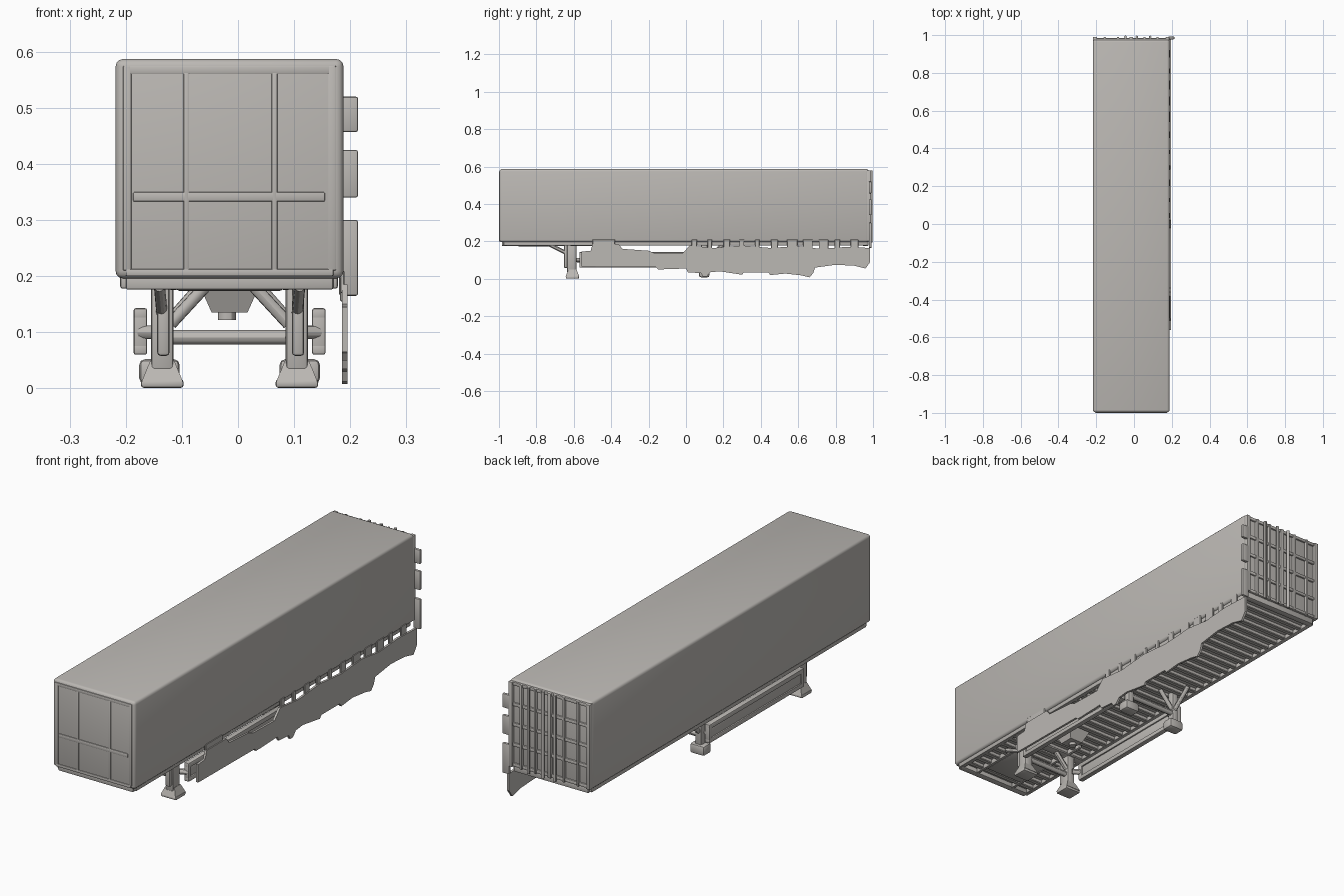
import bpy, bmesh, random
from mathutils import Vector, Matrix

cube = bpy.data.objects.get("Cube")
if cube:
    bpy.data.objects.remove(cube, do_unlink=True)

random.seed(4)
CX = -0.015                      # centre line of the trailer body
SIDES = (("right", -1), ("left", 1))

mat = bpy.data.materials.new("warm grey")
mat.use_nodes = True
grey = (0.50, 0.48, 0.455, 1)
mat.diffuse_color = grey
mat.node_tree.nodes["Principled BSDF"].inputs["Base Color"].default_value = grey


def finish(name, bm, bevel=0, segments=2):
    """Turn a bmesh into a shaded, optionally bevelled object."""
    if bevel:
        bmesh.ops.bevel(bm, geom=bm.edges[:], offset=bevel, segments=segments,
                        profile=0.5, affect='EDGES', clamp_overlap=True)
    bmesh.ops.recalc_face_normals(bm, faces=bm.faces[:])
    me = bpy.data.meshes.new(name)
    bm.to_mesh(me)
    bm.free()
    me.materials.append(mat)
    ob = bpy.data.objects.new(name, me)
    bpy.context.collection.objects.link(ob)
    bpy.ops.object.select_all(action='DESELECT')
    ob.select_set(True)
    bpy.context.view_layer.objects.active = ob
    bpy.ops.object.shade_smooth_by_angle()
    return ob


def add_box(bm, x, y, z):
    """Box from (low, high) pairs."""
    mid = [(a + b) / 2 for a, b in (x, y, z)]
    size = [abs(b - a) for a, b in (x, y, z)]
    bmesh.ops.create_cube(bm, size=1, matrix=Matrix.Translation(mid) @ Matrix.Diagonal((*size, 1)))


def boxes(name, ranges, bevel=0.003, segments=2):
    bm = bmesh.new()
    for x, y, z in ranges:
        add_box(bm, x, y, z)
    return finish(name, bm, bevel, segments)


def tube(name, start, end, r, r2=None, sides=12, spin=0):
    """Cylinder or cone running from start to end."""
    a, b = Vector(start), Vector(end)
    d = b - a
    turn = d.to_track_quat('Z', 'Y').to_matrix().to_4x4()
    bm = bmesh.new()
    bmesh.ops.create_cone(bm, cap_ends=True, segments=sides, radius1=r,
                          radius2=r if r2 is None else r2, depth=d.length,
                          matrix=Matrix.Translation((a + b) / 2) @ turn @ Matrix.Rotation(spin, 4, 'Z'))
    return finish(name, bm)


def plate(name, outline, x0, x1):
    """Extrude a y-z outline across x."""
    bm = bmesh.new()
    face = bm.faces.new([bm.verts.new((x0, y, z)) for y, z in outline])
    ext = bmesh.ops.extrude_face_region(bm, geom=[face])
    bmesh.ops.translate(bm, vec=(x1 - x0, 0, 0),
                        verts=[v for v in ext["geom"] if isinstance(v, bmesh.types.BMVert)])
    bmesh.ops.triangulate(bm, faces=bm.faces[:])
    return finish(name, bm)


# Cargo body
boxes("cargo_body", [((-0.218, 0.188), (-0.997, 0.977), (0.196, 0.587))], 0.013, 3)

# Front wall: raised frame, uprights and cross bars
boxes("front_frame", [
    ((-0.205, -0.19), (-1, -0.985), (0.21, 0.575)),
    ((0.16, 0.175), (-1, -0.985), (0.21, 0.575)),
    ((-0.2, 0.17), (-1, -0.985), (0.56, 0.575)),
    ((-0.2, 0.17), (-1, -0.985), (0.2, 0.213)),
    ((-0.097, -0.087), (-1, -0.985), (0.21, 0.565)),
    ((0.06, 0.07), (-1, -0.985), (0.21, 0.565)),
    ((-0.187, 0.155), (-1, -0.985), (0.333, 0.35))], 0.0025)

# Rear doors: frame, ribs and lock rods
ribs = [((x - w, x + w), (0.965, 0.99), (0.2, 0.58))
        for x, w in ((-0.207, 0.01), (-0.155, 0.006), (-0.085, 0.006),
                     (-0.015, 0.009), (0.055, 0.006), (0.125, 0.006), (0.177, 0.01))]
ribs += [((-0.21, 0.18), (0.965, 0.984), (z - 0.008, z + 0.008))
         for z in (0.21, 0.3, 0.39, 0.48, 0.572)]
boxes("rear_door_ribs", ribs, 0.004)
for x in (-0.045, 0.015, 0.085):
    tube("lock_rod", (x, 0.99, 0.195), (x, 0.99, 0.58), 0.007)

# Hinge flaps standing off the rear corner
boxes("rear_hinge_flaps", [((0.18, 0.214), (0.978, 0.992), z)
                           for z in ((0.457, 0.52), (0.34, 0.425), (0.165, 0.3))], 0.004)

# Underframe: side rails, main beams, end beams and cross members
rails = [((x - w, x + w), (-0.975, 0.965), (0.178, 0.205))
         for x, w in ((-0.2, 0.01), (0.168, 0.01))]
rails += [((CX + s * 0.1 - 0.007, CX + s * 0.1 + 0.007), (-0.97, -0.5), (0.175, 0.2)) for _, s in SIDES]
rails += [((-0.2, 0.17), y, (0.176, 0.205)) for y in ((-0.985, -0.955), (0.945, 0.975), (-0.62, -0.58))]
boxes("underframe_rails", rails, 0.004)
boxes("floor_cross_members", [((-0.195, 0.165), (y - 0.011, y + 0.011), (0.18, 0.2))
                              for y in [-0.92 + 0.055 * i for i in range(34)]], 0.003, 1)
boxes("coupling_plate", [((-0.11, 0.08), (-0.9, -0.7), (0.174, 0.2))], 0.005)

# Central gearbox below the floor
tube("gearbox", (CX, -0.44, 0.135), (CX, -0.44, 0.19), 0.045, 0.08, 4, 0.7854)
tube("gearbox_pin", (CX - 0.005, -0.44, 0.122), (CX - 0.005, -0.44, 0.15), 0.016)

# Landing gear and rear supports, mirrored about the centre line
for side, s in SIDES:
    lx = CX + s * 0.12
    boxes(side + "_landing_leg", [((lx - 0.02, lx + 0.02), (-0.635, -0.585), (0.03, 0.2))], 0.007)
    tube(side + "_landing_foot", (lx, -0.607, 0.012), (lx, -0.607, 0.05), 0.052, 0.03, 4, 0.7854)
    boxes(side + "_landing_shoe", [((lx - 0.038, lx + 0.038), (-0.642, -0.572), (0.001, 0.016))], 0.005)
    tube(side + "_leg_strut", (lx + s * 0.005, -0.73, 0.182), (lx, -0.62, 0.128), 0.01)
    boxes(side + "_leg_handle", [((lx - 0.009, lx + 0.013), (-0.652, -0.63), (0.058, 0.185))], 0.006)
    tube(side + "_leg_diagonal", (CX + s * 0.105, -0.6, 0.115), (CX + s * 0.045, -0.6, 0.18), 0.011)

    # Rear support post with a pair of braces and a foot
    px = CX + s * 0.125
    boxes(side + "_rear_post", [((px - 0.015, px + 0.015), (0.08, 0.115), (0.03, 0.195))], 0.006)
    boxes(side + "_rear_foot", [((px - 0.036, px + 0.036), (0.07, 0.125), (0.008, 0.052))], 0.01)
    tube(side + "_rear_brace", (px, 0.1, 0.1), (CX + s * 0.05, 0.1, 0.185), 0.01)
    tube(side + "_rear_brace_long", (px, 0.1, 0.1), (px, 0.2, 0.185), 0.01)

    # Side guard between the two supports: thin panel in a frame
    gx = CX + s * 0.159
    edge = (gx - 0.012, gx + 0.012)
    boxes(side + "_side_guard", [
        ((gx - 0.006, gx + 0.006), (-0.56, 0.09), (0.07, 0.135)),
        (edge, (-0.57, 0.1), (0.06, 0.08)), (edge, (-0.57, 0.1), (0.122, 0.143)),
        (edge, (-0.57, -0.55), (0.06, 0.143)), (edge, (0.08, 0.1), (0.06, 0.143))], 0.004)
    for y in (-0.56, 0.09):
        tube(side + "_guard_arm", (lx, y - 0.02, 0.1), (gx, y, 0.1), 0.012)

for y in (-0.605, 0.1):
    tube("support_cross_beam", (CX - 0.12, y, 0.091), (CX + 0.12, y, 0.091), 0.013)

# Torn side skirt hanging from the left edge
plate("left_skirt", [
    (-0.56, 0.065), (-0.16, 0.062), (-0.15, 0.05), (0.0, 0.055), (0.01, 0.035), (0.08, 0.03),
    (0.09, 0.012), (0.11, 0.012), (0.13, 0.035), (0.18, 0.04), (0.3, 0.022), (0.31, 0.035),
    (0.44, 0.035), (0.45, 0.02), (0.53, 0.028), (0.62, 0.018), (0.66, 0.008), (0.68, 0.03),
    (0.69, 0.06), (0.8, 0.075), (0.9, 0.07), (0.96, 0.055), (0.985, 0.09), (0.985, 0.165),
    (0.85, 0.17), (0.72, 0.16), (0.6, 0.175), (0.45, 0.165), (0.3, 0.178), (0.15, 0.165),
    (0.02, 0.178), (-0.02, 0.135), (-0.17, 0.138), (-0.2, 0.15), (-0.34, 0.16), (-0.36, 0.185),
    (-0.5, 0.185), (-0.51, 0.15), (-0.56, 0.145)], 0.185, 0.195)

# Ragged hangers joining the skirt to the body
hangers = [((0.182, 0.19), (-0.5, -0.38), (0.17, 0.21))]
for i in range(11):
    y = 0.03 + i * 0.085
    hangers.append(((0.182, 0.19), (y, y + random.uniform(0.02, 0.06)), (0.155, 0.21)))
boxes("skirt_hangers", hangers, 0.002, 1)
